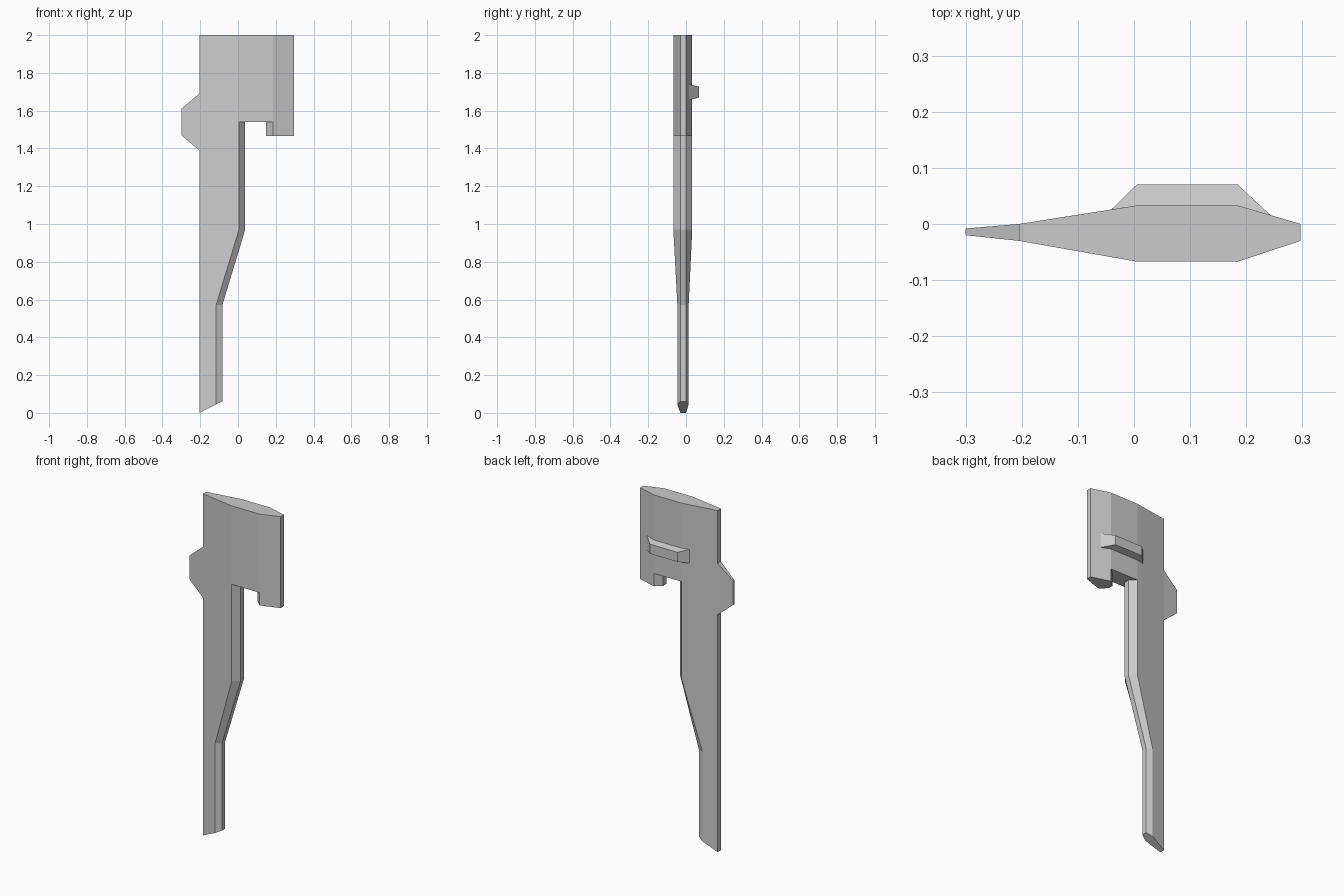
import bpy, bmesh

if "Cube" in bpy.data.objects:
    bpy.data.objects.remove(bpy.data.objects["Cube"])

L, R = -0.205, 0.297          # left and right edges of the body
EY0, EY1 = -0.03, 0.0         # thin edge, front and back
FY, BY = -0.067, 0.033        # thick middle, front and back


def loft(bm, rings, caps=(True, True)):
    """Bridge matching rings of points, optionally closing either end."""
    vs = [[bm.verts.new(p) for p in ring] for ring in rings]
    n = len(vs[0])
    for a, b in zip(vs, vs[1:]):
        for i in range(n):
            j = (i + 1) % n
            bm.faces.new((a[i], a[j], b[j], b[i]))
    for ring, cap in ((vs[0], caps[0]), (vs[-1], caps[1])):
        if cap:
            bm.faces.new(ring)


def finish(bm, name):
    bmesh.ops.remove_doubles(bm, verts=bm.verts, dist=1e-4)
    bmesh.ops.recalc_face_normals(bm, faces=bm.faces)
    mesh = bpy.data.meshes.new(name)
    bm.to_mesh(mesh)
    bm.free()
    ob = bpy.data.objects.new(name, mesh)
    bpy.context.collection.objects.link(ob)
    return ob


def at(section, z):
    return [(x, y, z) for x, y in section]


def blade_section(edge):
    """Wedge from the thin left edge to a chamfered right edge."""
    x = edge - 0.033
    t = (x - L) / 0.21
    return [(L, EY1), (x, BY * t), (edge, EY1),
            (edge, EY0), (x, EY0 + (FY - EY0) * t), (L, EY0)]


# Upper body, open below where blade and tab join on
bm = bmesh.new()
body = [(L, EY1), (0.005, BY), (0.185, BY), (R, EY1),
        (R, EY0), (0.185, FY), (0.005, FY), (L, EY0)]
loft(bm, [at(body, 2.0), at(body, 1.54)], (True, False))

# Narrowing blade with a slanted tip
tip = [(x, y, (x - L) * 0.5) for x, y in blade_section(-0.083)]
loft(bm, [at(blade_section(0.038), 1.54), at(blade_section(0.038), 0.97),
          at(blade_section(-0.083), 0.57), tip], (False, True))

# Short tab hanging at the right
tab = [(0.185, BY), (R, EY1), (R, EY0), (0.185, FY), (0.148, EY0), (0.148, EY1)]
loft(bm, [at(tab, 1.54), at(tab, 1.465)], (False, True))

# Underside between blade and tab
gap = [(0.005, BY), (0.185, BY), (0.148, EY1), (0.148, EY0),
       (0.185, FY), (0.005, FY), (0.038, EY0), (0.038, EY1)]
bm.faces.new([bm.verts.new(p) for p in at(gap, 1.54)])
finish(bm, "blade_body")

# Tapered fin on the left edge
bm = bmesh.new()
loft(bm, [[(x, y0, z0), (x, y1, z0), (x, y1, z1), (x, y0, z1)]
          for x, y0, y1, z0, z1 in ((L, EY0, EY1, 1.39, 1.69),
                                    (-0.3, -0.02, -0.008, 1.47, 1.61))],
     (False, True))
finish(bm, "side_fin")

# Bevelled lug on the back, thinner towards its outer face
bm = bmesh.new()
lug = [(-0.04, 0.026), (0.005, 0.07), (0.185, 0.07),
       (0.243, 0.016), (0.185, BY), (0.005, BY)]
loft(bm, [[(x, y, 1.698 + s * (0.047 - 0.27 * y)) for x, y in lug]
          for s in (-1, 1)])
finish(bm, "back_lug")
